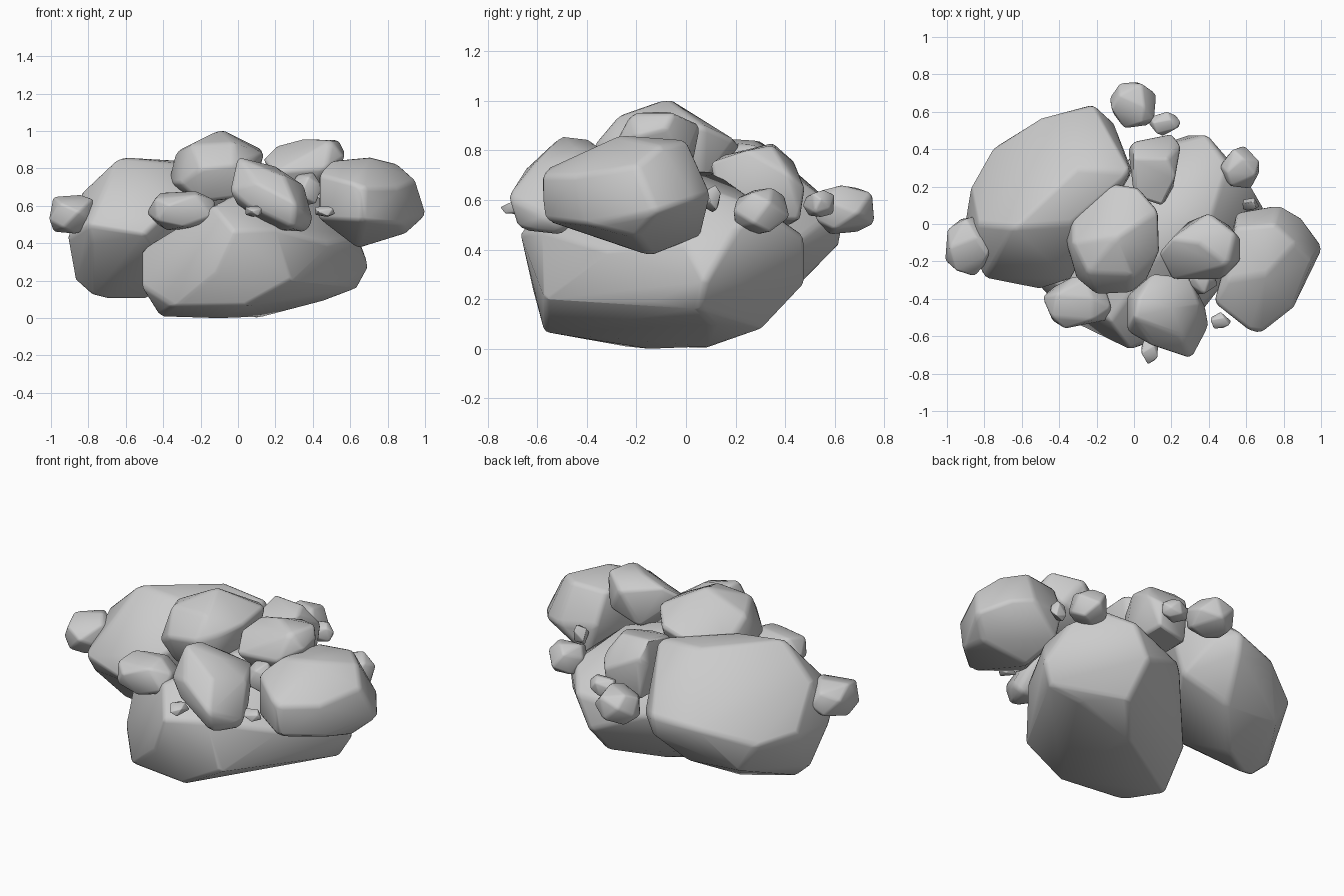
import bpy, bmesh, math, random


def hull_rock(name, pts, soft=0.022):
    """Chipped stone: convex hull of its corner points, softened and smooth shaded."""
    bm = bmesh.new()
    for p in pts:
        bm.verts.new(p)
    res = bmesh.ops.convex_hull(bm, input=bm.verts[:])
    junk = {g for g in res["geom_interior"] + res["geom_unused"]
            if isinstance(g, bmesh.types.BMVert)}
    junk |= {v for v in bm.verts if not v.link_faces}
    bmesh.ops.delete(bm, geom=list(junk), context='VERTS')
    bmesh.ops.dissolve_limit(bm, angle_limit=math.radians(5),
                             verts=bm.verts[:], edges=bm.edges[:])
    bmesh.ops.recalc_face_normals(bm, faces=bm.faces[:])
    me = bpy.data.meshes.new(name)
    bm.to_mesh(me)
    bm.free()
    ob = bpy.data.objects.new(name, me)
    bpy.context.collection.objects.link(ob)
    bev = ob.modifiers.new("worn_edges", 'BEVEL')
    bev.width = soft
    bev.segments = 2
    bev.limit_method = 'ANGLE'
    bev.angle_limit = math.radians(25)
    bpy.ops.object.select_all(action='DESELECT')
    ob.select_set(True)
    bpy.context.view_layer.objects.active = ob
    bpy.ops.object.shade_smooth_by_angle(angle=math.radians(65))
    return ob


def random_rock(name, lo, hi, seed, n=18, turn=0.0):
    """Boxy random stone fitted exactly between two opposite corners."""
    rng = random.Random(seed)
    pts = []
    for i in range(n):
        z = 1 - 2 * (i + 0.5) / n
        a = i * 2.39996 + rng.uniform(-0.3, 0.3)
        r = math.sqrt(1 - z * z)
        d = (r * math.cos(a), r * math.sin(a), z)
        s = [math.copysign(abs(c) ** 0.75, c) for c in d]
        pts.append((s[0] * math.cos(turn) - s[1] * math.sin(turn),
                    s[0] * math.sin(turn) + s[1] * math.cos(turn), s[2]))
    mn = [min(p[k] for p in pts) for k in range(3)]
    mx = [max(p[k] for p in pts) for k in range(3)]
    fit = [[lo[k] + (p[k] - mn[k]) / (mx[k] - mn[k]) * (hi[k] - lo[k])
            for k in range(3)] for p in pts]
    size = min(hi[k] - lo[k] for k in range(3))
    return hull_rock(name, fit, size * 0.06)


# broad base boulder, chipped low on its right side
hull_rock("base_boulder", [
    (-.52, -.32, .17), (-.52, -.25, .36), (-.42, -.25, .01), (-.35, -.51, .06),
    (-.12, -.62, .25), (-.02, -.67, .47), (-.13, -.52, .6), (.2, -.58, .48),
    (.1, .08, 0), (-.1, -.15, 0), (.04, -.57, .065), (.28, -.57, .2),
    (.55, -.13, .19), (.48, .1, .10), (.28, -.1, .06), (.64, .05, .16),
    (.7, .08, .27), (.64, 0, .43), (.63, .2, .48), (.5, .32, .56),
    (.39, .48, .45), (.3, .48, .26), (.3, .31, .08), (-.3, .06, .12),
    (0, .38, .38), (.1, .1, .72), (.4, 0, .68), (.1, -.2, .72), (.48, -.32, .4)])

# tall flat-topped boulder at the back left
hull_rock("back_left_boulder", [
    (-.91, -.05, .43), (-.87, .08, .2), (-.8, -.29, .5), (-.78, .06, .12),
    (-.7, .08, .1), (-.78, -.24, .4), (-.83, 0, .68), (-.64, -.02, .86),
    (-.35, 0, .83), (-.3, .3, .84), (-.87, .2, .45), (-.75, .41, .42),
    (-.5, .57, .5), (-.22, .64, .54), (-.22, .62, .42), (-.11, .54, .5),
    (-.02, .28, .82), (-.01, .28, .7), (-.34, -.3, .6), (-.5, -.35, .45),
    (-.5, .2, .1), (-.3, .42, .22), (-.65, .42, .25), (-.05, .35, .35),
    (-.4, -.15, .3)])

# boulder crowning the pile
hull_rock("crown_boulder", [
    (-.09, -.07, 1.01), (-.33, -.1, .89), (-.37, -.08, .72), (-.33, .05, .8),
    (-.22, .17, .78), (-.1, .22, .82), (.02, .2, .84), (.13, .07, .9),
    (.14, -.14, .88), (.07, -.29, .85), (-.02, -.37, .82), (-.2, -.38, .8),
    (-.31, -.29, .72), (-.25, -.26, .93), (-.02, -.27, .94), (.08, .06, .65),
    (.05, -.3, .65), (-.2, -.3, .62), (-.2, .1, .62)], 0.02)

# block overhanging on the right
hull_rock("right_boulder", [
    (.54, -.02, .83), (.75, 0, .84), (.7, -.27, .86), (.5, -.3, .84),
    (.55, .06, .65), (.78, .1, .62), (.9, .03, .6), (1.01, -.12, .55),
    (.95, -.2, .74), (.86, -.1, .82), (.85, -.45, .7), (.68, -.58, .7),
    (.67, -.58, .52), (.62, -.57, .72), (.43, -.42, .77), (.43, -.42, .53),
    (.64, -.14, .37), (.9, -.2, .45), (.6, .06, .45), (.87, -.4, .5)])

# slanted block at the front
hull_rock("front_boulder", [
    (0, -.5, .86), (.02, -.4, .85), (.2, -.45, .81), (.1, -.26, .75),
    (.3, -.28, .74), (.35, -.42, .71), (.38, -.44, .58), (.4, -.55, .52),
    (.31, -.72, .61), (.3, -.68, .48), (.37, -.5, .46), (.2, -.5, .47),
    (.1, -.65, .72), (-.04, -.57, .68), (0, -.5, .6), (-.04, -.38, .68),
    (.25, -.6, .76), (.05, -.62, .6)], 0.02)

# tilted stone leaning between crown and right block
hull_rock("upper_right_stone", [
    (.35, -.1, .96), (.54, -.05, .95), (.5, -.22, .95), (.2, -.08, .92),
    (.4, .06, .9), (.57, -.08, .89), (.57, -.2, .86), (.47, -.3, .8),
    (.2, -.3, .78), (.13, -.16, .85), (.3, .02, .7), (.5, 0, .75),
    (.3, -.2, .64), (.45, -.15, .68)], 0.018)

# upright stone behind the crown
hull_rock("back_stone", [
    (-.03, .4, .7), (0, .44, .75), (.2, .48, .65), (.25, .42, .7),
    (.22, .25, .8), (.15, .1, .75), (0, .15, .78), (0, .35, .83),
    (.18, .35, .82), (0, .15, .5), (.2, .15, .52), (.2, .46, .52),
    (0, .43, .5)], 0.015)

# smaller stones: lower corner, upper corner, seed, points, turn
STONES = [
    ("front_left_stone", (-.49, -.56, .47), (-.12, -.28, .68), 5, 18, 0.2),
    ("left_stone", (-1.01, -.28, .45), (-.75, .04, .66), 11, 16, 0.8),
    ("rear_stone", (-.13, .51, .46), (.12, .76, .66), 14, 16, 0.1),
    ("rear_pebble", (.08, .47, .53), (.25, .6, .64), 17, 14, 0.6),
    ("right_rear_stone", (.46, .19, .46), (.67, .42, .65), 20, 15, 0.9),
    ("right_pebble", (.58, .07, .55), (.67, .14, .66), 23, 10, 0.4),
    ("gap_pebble", (.29, -.38, .6), (.45, -.24, .78), 26, 12, 0.3),
    ("front_right_chip", (.41, -.56, .54), (.52, -.47, .6), 29, 9, 0.7),
    ("front_chip", (.04, -.75, .54), (.13, -.62, .6), 32, 9, 1.1),
]
for name, lo, hi, seed, n, turn in STONES:
    random_rock(name, lo, hi, seed, n, turn)
